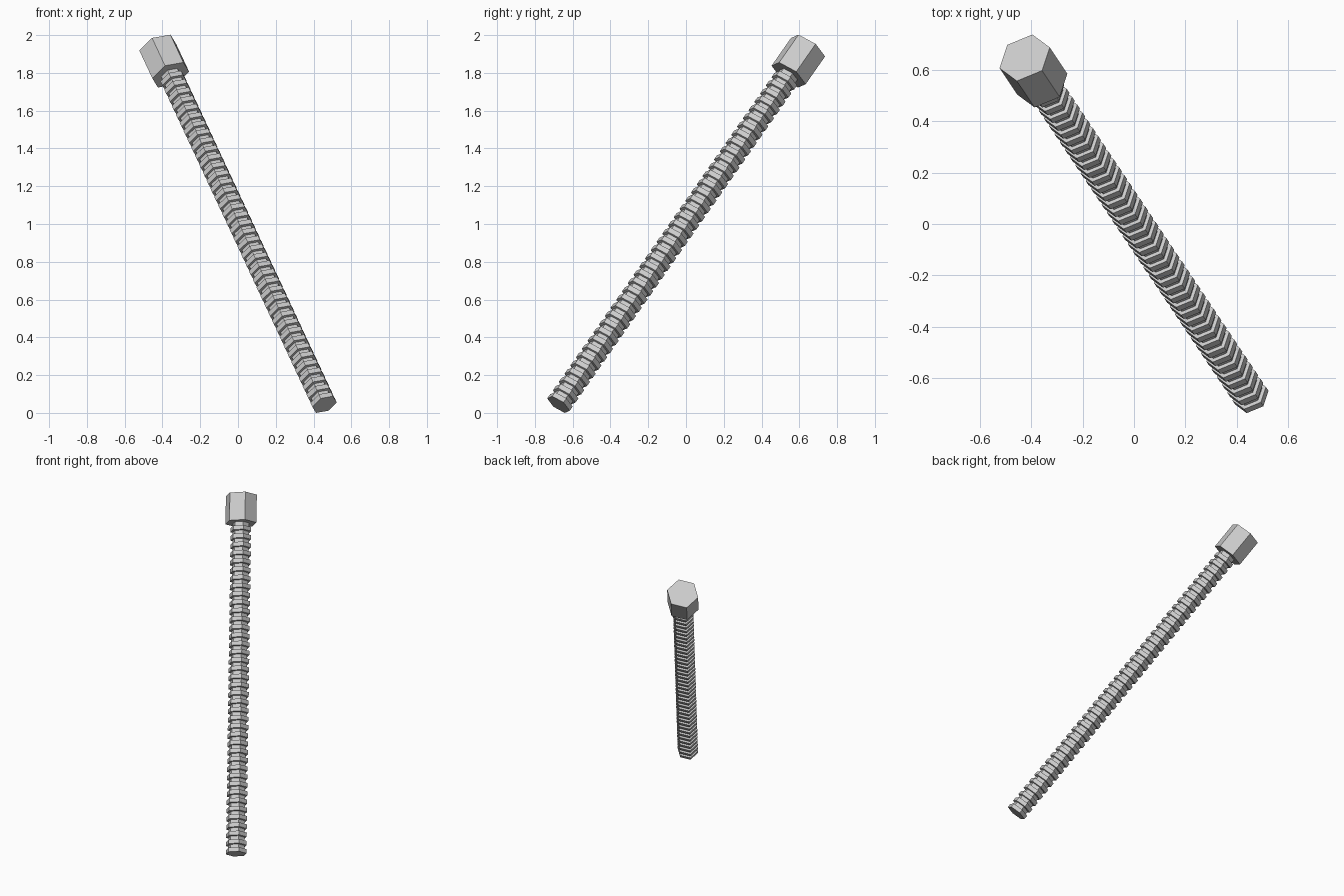
import bpy, bmesh, math
from mathutils import Vector, Matrix

if "Cube" in bpy.data.objects:
    bpy.data.objects.remove(bpy.data.objects["Cube"])

# Tilted bolt frame: foot centre, head top centre and a hexagon corner direction
FOOT = Vector((0.458, -0.675, 0.044))
TOP = Vector((-0.425, 0.646, 1.936))
LENGTH = (TOP - FOOT).length
AXIS = (TOP - FOOT).normalized()
corner = Vector((0.03, 0.089, -0.049))
U = (corner - AXIS * corner.dot(AXIS)).normalized()
V = AXIS.cross(U)
FRAME = Matrix.Translation(FOOT) @ Matrix((U, V, AXIS)).transposed().to_4x4()

steel = bpy.data.materials.new("grey steel")
steel.diffuse_color = (0.6, 0.6, 0.6, 1)
steel.use_nodes = True
steel.node_tree.nodes["Principled BSDF"].inputs["Base Color"].default_value = steel.diffuse_color


def hex_lathe(name, profile, sides=6):
    """Closed six-sided solid from (radius, height) pairs along the bolt axis."""
    bm = bmesh.new()
    loops = []
    for r, h in profile:
        loops.append([bm.verts.new((r * math.cos(k * math.tau / sides),
                                    r * math.sin(k * math.tau / sides), h))
                      for k in range(sides)])
    for a, b in zip(loops, loops[1:]):
        for k in range(sides):
            n = (k + 1) % sides
            bm.faces.new((a[k], a[n], b[n], b[k]))
    bm.faces.new(loops[0][::-1])
    bm.faces.new(loops[-1])
    bmesh.ops.recalc_face_normals(bm, faces=bm.faces)
    bm.transform(FRAME)
    mesh = bpy.data.meshes.new(name)
    bm.to_mesh(mesh)
    bm.free()
    mesh.materials.append(steel)
    obj = bpy.data.objects.new(name, mesh)
    bpy.context.collection.objects.link(obj)
    return obj


# Hexagonal bolt head
HEAD = 0.192
hex_lathe("bolt_head", [(0.107, LENGTH - HEAD), (0.107, LENGTH)])

# Shaft with stacked thread ridges and a plain gap below the head
RIDGES, OUTER, INNER = 40, 0.071, 0.056
pitch = (LENGTH - HEAD) / RIDGES
profile = []
for i in range(RIDGES):
    h = i * pitch
    profile += [(OUTER, h), (OUTER, h + pitch * 0.5),
                (INNER, h + pitch * 0.55), (INNER, h + pitch * 0.95)]
profile.append((INNER, LENGTH - HEAD))
hex_lathe("threaded_shaft", profile)
